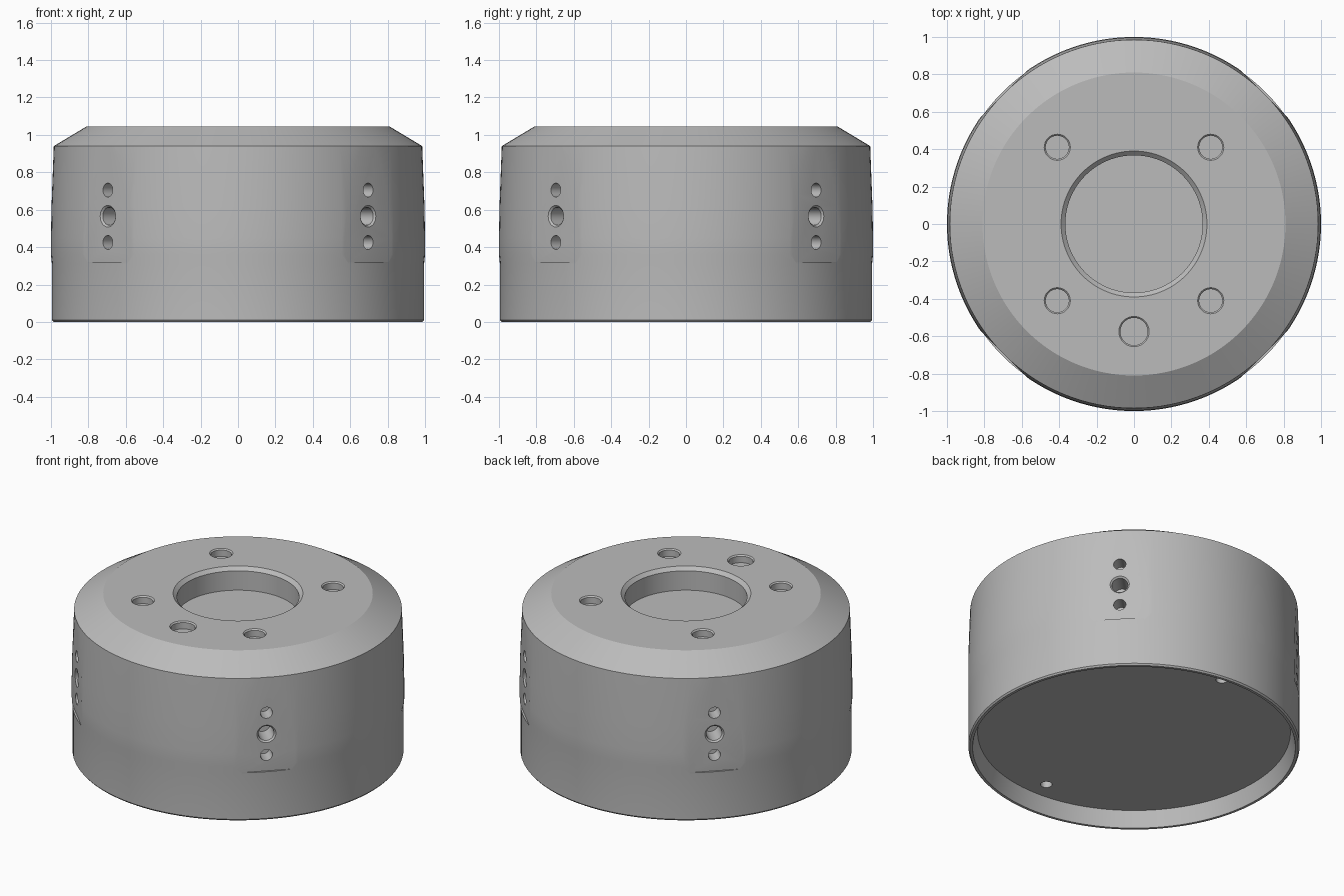
import bpy, bmesh
from math import pi, radians
from mathutils import Matrix, Vector

cube = bpy.data.objects.get("Cube")
if cube:
    bpy.data.objects.remove(cube)

GREY = 0.5
metal = bpy.data.materials.new("plain grey")
metal.diffuse_color = (GREY, GREY, GREY, 1)
metal.use_nodes = True
for node in metal.node_tree.nodes:
    if node.type == 'BSDF_PRINCIPLED':
        node.inputs["Base Color"].default_value = (GREY, GREY, GREY, 1)


def lathe(bm, profile, steps, matrix=Matrix()):
    """Revolve an (r, z) profile that starts and ends on the axis."""
    part = bmesh.new()
    verts = [part.verts.new((r, 0, z)) for r, z in profile]
    edges = [part.edges.new(pair) for pair in zip(verts, verts[1:])]
    bmesh.ops.spin(part, geom=verts + edges, cent=(0, 0, 0), axis=(0, 0, 1),
                   angle=2 * pi, steps=steps, use_duplicate=False)
    bmesh.ops.remove_doubles(part, verts=part.verts, dist=1e-5)
    bmesh.ops.recalc_face_normals(part, faces=part.faces)
    part.transform(matrix)
    add_part(bm, part)


def add_part(bm, part):
    mesh = bpy.data.meshes.new("part")
    part.to_mesh(mesh)
    part.free()
    bm.from_mesh(mesh)
    bpy.data.meshes.remove(mesh)


def make_object(name, bm):
    mesh = bpy.data.meshes.new(name)
    bm.to_mesh(mesh)
    bm.free()
    mesh.materials.append(metal)
    obj = bpy.data.objects.new(name, mesh)
    bpy.context.collection.objects.link(obj)
    return obj


def drill(bm, mouth, outward, radius, depth, chamfer=0.0):
    """Add a blind, chamfered hole cutter opening along the outward direction."""
    profile = [(0, 0.06), (radius + chamfer, 0.06), (radius + chamfer, 0)]
    if chamfer:
        profile.append((radius, -chamfer))
    profile += [(radius, -depth), (0, -depth)]
    turn = Vector(outward).to_track_quat('Z', 'Y').to_matrix().to_4x4()
    lathe(bm, profile, 32, Matrix.Translation(mouth) @ turn)


def cut(target, cutter):
    cutter.hide_render = True
    mod = target.modifiers.new("cut", 'BOOLEAN')
    mod.operation = 'DIFFERENCE'
    mod.solver = 'EXACT'
    mod.object = cutter
    bpy.context.view_layer.objects.active = target
    bpy.ops.object.modifier_apply(modifier=mod.name)
    bpy.data.objects.remove(cutter)


# Housing: recessed underside, slightly bulged wall, sloped shoulder, central bore
TOP = 1.045
FLOOR = 0.105
bm = bmesh.new()
lathe(bm, [(0, FLOOR), (0.94, FLOOR), (0.97, 0), (0.987, 0), (0.995, 0.01),
           (0.995, 0.31), (1.0, 0.36), (1.0, 0.45), (0.997, 0.62), (0.985, 0.94),
           (0.81, TOP), (0.39, TOP), (0.367, TOP - 0.022),
           (0.367, TOP - 0.15), (0, TOP - 0.15)], 128)
housing = make_object("housing", bm)

# Flat pads on the four diagonals
diagonals = [radians(45 + 90 * i) for i in range(4)]
FLAT = 0.984
bm = bmesh.new()
for angle in diagonals:
    part = bmesh.new()
    bmesh.ops.create_cube(part, size=1, matrix=Matrix.Rotation(angle, 4, 'Z')
                          @ Matrix.Translation((FLAT + 0.05, 0, 0.72))
                          @ Matrix.Diagonal((0.1, 0.6, 0.8, 1)))
    add_part(bm, part)
cut(housing, make_object("pad_cutter", bm))

# Holes: three in each pad, five in the top, two in the underside
bm = bmesh.new()
for angle in diagonals:
    out = Matrix.Rotation(angle, 3, 'Z') @ Vector((1, 0, 0))
    for height, radius, depth, chamfer in ((0.425, 0.037, 0.1, 0),
                                           (0.565, 0.048, 0.14, 0.01),
                                           (0.705, 0.037, 0.1, 0)):
        drill(bm, out * FLAT + Vector((0, 0, height)), out, radius, depth, chamfer)
    drill(bm, out * 0.58 + Vector((0, 0, TOP)), (0, 0, 1), 0.062, 0.05, 0.008)
drill(bm, (0, -0.575, TOP), (0, 0, 1), 0.073, 0.05, 0.008)
for side in (-1, 1):
    drill(bm, (0, side * 0.82, FLOOR), (0, 0, -1), 0.035, 0.1)
cut(housing, make_object("hole_cutter", bm))

bpy.ops.object.select_all(action='DESELECT')
housing.select_set(True)
bpy.context.view_layer.objects.active = housing
bpy.ops.object.shade_smooth_by_angle(angle=radians(30))
